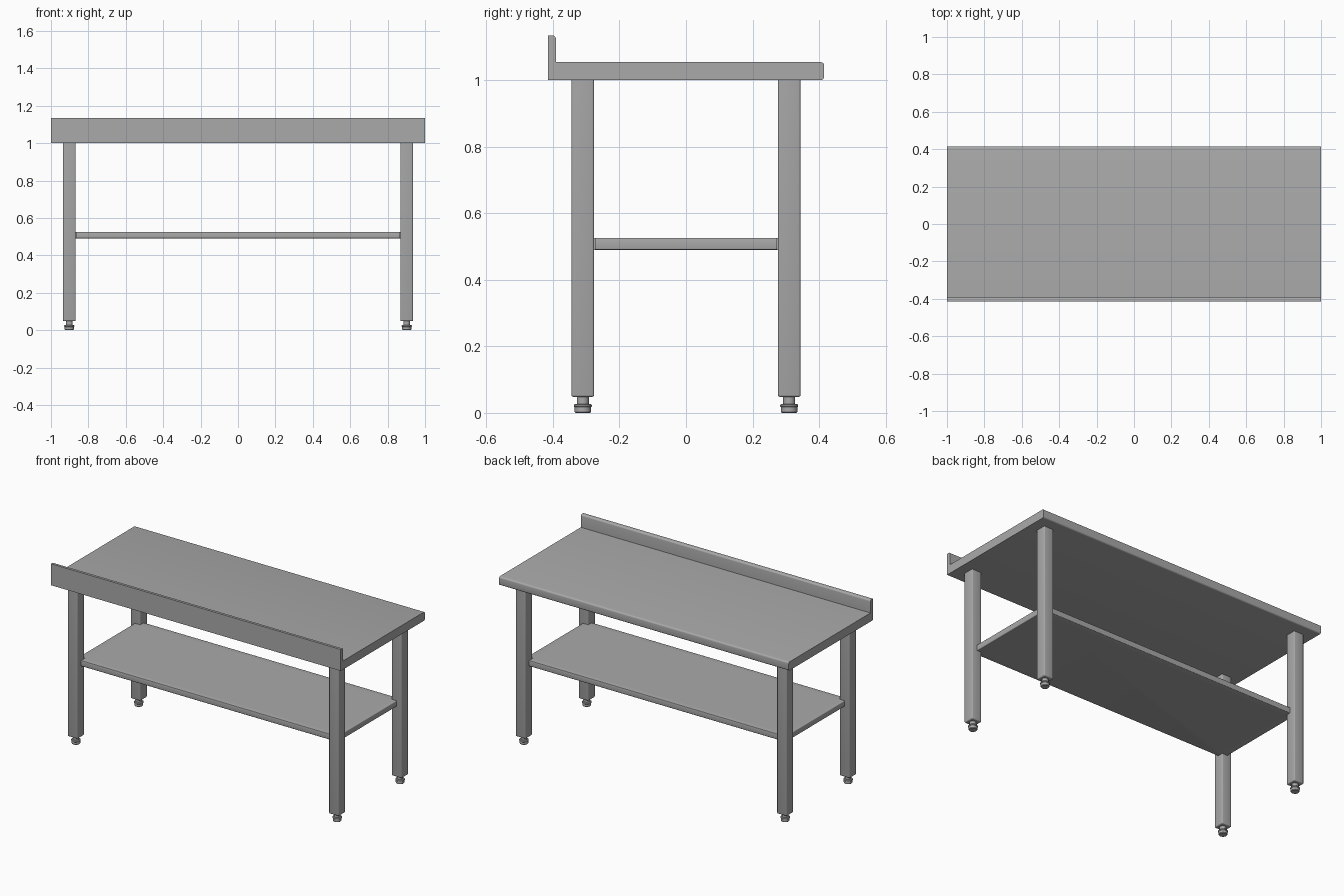
import bpy, bmesh, math

cube = bpy.data.objects.get("Cube")
if cube:
    bpy.data.objects.remove(cube, do_unlink=True)

steel = bpy.data.materials.new("grey_steel")
steel.use_nodes = True
COLOUR = (0.4, 0.4, 0.4, 1)
steel.diffuse_color = COLOUR
steel.node_tree.nodes["Principled BSDF"].inputs["Base Color"].default_value = COLOUR


def finish(name, bm):
    """Turn a bmesh into a shaded object with the steel material."""
    bmesh.ops.recalc_face_normals(bm, faces=bm.faces)
    mesh = bpy.data.meshes.new(name)
    bm.to_mesh(mesh)
    bm.free()
    mesh.materials.append(steel)
    obj = bpy.data.objects.new(name, mesh)
    bpy.context.collection.objects.link(obj)
    bpy.ops.object.select_all(action='DESELECT')
    obj.select_set(True)
    bpy.context.view_layer.objects.active = obj
    bpy.ops.object.shade_smooth_by_angle(angle=math.radians(35))
    return obj


def prism(points, direction):
    """Extrude a closed outline along a direction."""
    bm = bmesh.new()
    face = bm.faces.new([bm.verts.new(p) for p in points])
    new = bmesh.ops.extrude_face_region(bm, geom=[face])["geom"]
    bmesh.ops.translate(bm, vec=direction,
                        verts=[v for v in new if isinstance(v, bmesh.types.BMVert)])
    return bm


def round_edges(bm, rule, radius, segments=4):
    """Bevel the edges whose two end points satisfy a rule."""
    edges = [e for e in bm.edges if rule(e.verts[0].co, e.verts[1].co)]
    bmesh.ops.bevel(bm, geom=edges, offset=radius, segments=segments,
                    profile=0.5, affect='EDGES')


# Worktop with an upstand along one long side
profile = [(-0.415, 1.0), (0.415, 1.0), (0.415, 1.054),
           (-0.391, 1.054), (-0.391, 1.134), (-0.415, 1.134)]
top = prism([(-1, y, z) for y, z in profile], (2, 0, 0))
round_edges(top, lambda a, b: abs(a.x - b.x) > 1 and
            (a.y > 0.4 or (a.z > 1.1 and a.y > -0.4)), 0.01)
finish("worktop", top)

# Lower shelf, notched around the four legs
outer_x, outer_y, inner_x, inner_y = 0.905, 0.31, 0.866, 0.273
quarter = [(outer_x, inner_y), (inner_x, inner_y), (inner_x, outer_y)]
outline = []
for sx, sy in ((1, 1), (-1, 1), (-1, -1), (1, -1)):
    corner = quarter if sx * sy > 0 else quarter[::-1]
    outline += [(x * sx, y * sy, 0.49) for x, y in corner]
shelf = prism(outline, (0, 0, 0.036))
round_edges(shelf, lambda a, b: abs(a.z - b.z) < 0.001 and (a - b).length > 0.1,
            0.004, 3)
finish("lower_shelf", shelf)

# Legs and turned adjustable feet
FOOT = [(0, 0), (0.022, 0), (0.0245, 0.003), (0.0245, 0.017), (0.027, 0.019),
        (0.027, 0.024), (0.024, 0.027), (0.018, 0.027), (0.018, 0.052), (0, 0.052)]
HALF = 0.034
for side, sx in (("left", 1), ("right", -1)):
    for end, sy in (("front", -1), ("back", 1)):
        cx, cy = sx * 0.902, sy * 0.31
        leg = prism([(cx + i * HALF, cy + j * HALF, 0.048)
                     for i, j in ((1, 1), (-1, 1), (-1, -1), (1, -1))], (0, 0, 0.953))
        round_edges(leg, lambda a, b: a.z < 0.1 or b.z < 0.1, 0.006, 3)
        finish(f"{end}_{side}_leg", leg)

        foot = bmesh.new()
        verts = [foot.verts.new((cx + r, cy, z)) for r, z in FOOT]
        edges = [foot.edges.new(pair) for pair in zip(verts, verts[1:])]
        bmesh.ops.spin(foot, geom=verts + edges, cent=(cx, cy, 0), axis=(0, 0, 1),
                       angle=math.tau, steps=24)
        bmesh.ops.remove_doubles(foot, verts=foot.verts, dist=0.0001)
        finish(f"{end}_{side}_foot", foot)
